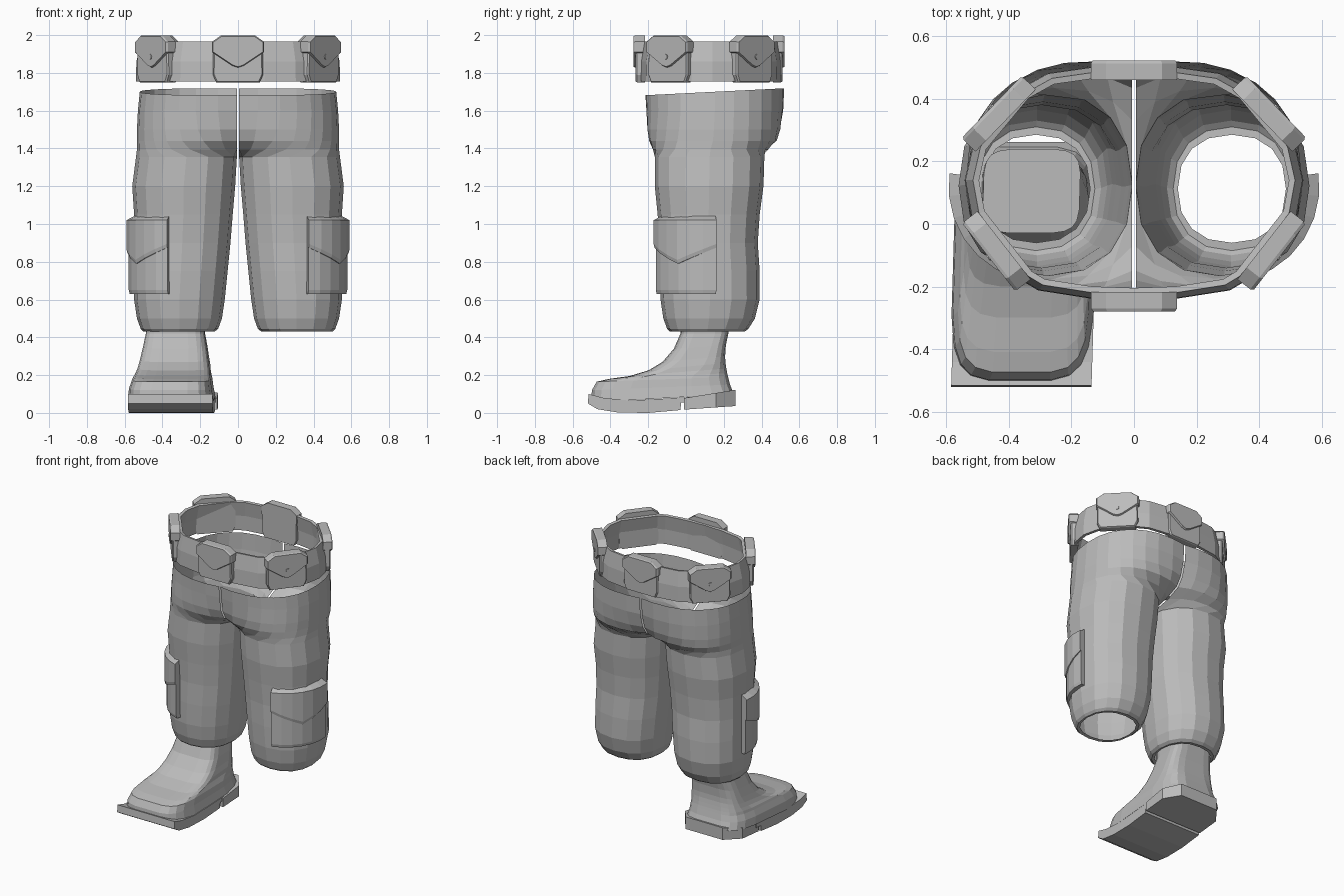
import bpy, bmesh, math
from mathutils import Matrix, Vector

if "Cube" in bpy.data.objects:
    bpy.data.objects.remove(bpy.data.objects["Cube"])

grey = bpy.data.materials.new("cloth_grey")
grey.diffuse_color = (0.5, 0.5, 0.5, 1)
grey.use_nodes = True
grey.node_tree.nodes["Principled BSDF"].inputs["Base Color"].default_value = grey.diffuse_color


def finish(name, bm):
    bmesh.ops.remove_doubles(bm, verts=bm.verts, dist=0.0005)
    bmesh.ops.recalc_face_normals(bm, faces=bm.faces)
    me = bpy.data.meshes.new(name)
    bm.to_mesh(me)
    bm.free()
    me.materials.append(grey)
    ob = bpy.data.objects.new(name, me)
    bpy.context.collection.objects.link(ob)
    return ob


def loft(name, rings, closed=True, caps=False):
    """Skin a list of equally long point rows."""
    bm = bmesh.new()
    rows = [[bm.verts.new(p) for p in r] for r in rings]
    n = len(rows[0])
    for a, b in zip(rows, rows[1:]):
        for i in range(n if closed else n - 1):
            j = (i + 1) % n
            bm.faces.new((a[i], a[j], b[j], b[i]))
    if caps:
        bm.faces.new(rows[0])
        bm.faces.new(rows[-1])
    return finish(name, bm)


def power(v, e):
    return math.copysign(abs(v) ** e, v)


def oval(cx, rx, cy, ry, a, p):
    return cx + rx * power(math.cos(a), 2 / p), cy + ry * power(math.sin(a), 2 / p)


# Trouser leg: z, inner x, outer x, front y, back y
LEG = [(1.70, -.26, .52, -.215, .52), (1.60, -.255, .53, -.21, .515),
       (1.50, -.195, .535, -.205, .50), (1.44, -.135, .535, -.195, .48),
       (1.395, -.05, .535, -.175, .435), (1.355, .006, .54, -.165, .415),
       (1.20, .015, .56, -.165, .41), (1.05, .028, .55, -.15, .39),
       (0.90, .04, .55, -.14, .38), (0.75, .055, .55, -.14, .39),
       (0.60, .07, .55, -.135, .39), (0.50, .085, .535, -.12, .365),
       (0.445, .105, .515, -.10, .33), (0.43, .125, .50, -.085, .31),
       (0.432, .14, .485, -.06, .285)]
SEAM, P, SEG = .006, 2.3, 16


def trouser_leg(name, s):
    rings = []
    for k, (z, xi, xo, yf, yb) in enumerate(LEG):
        cx, rx, cy, ry = (xi + xo) / 2, (xo - xi) / 2, (yf + yb) / 2, (yb - yf) / 2
        # rings above the crotch stay open along the centre seam
        cut = math.acos(min(1, ((cx - SEAM) / rx) ** (P / 2)))
        row = []
        for i in range(SEG + 1):
            a = math.pi + cut + (2 * math.pi - 2 * cut) * i / SEG
            x, y = oval(cx, rx, cy, ry, a, P)
            row.append((s * x, y, z + (.05 * (y - .15) if k == 0 else 0)))
        rings.append(row)
    return loft(name, rings, closed=False)


def wrap_panel(name, s, grow, z_top, z_low):
    """Curved panel hugging the outer front of a leg."""
    n = 6
    cols = []
    for i in range(n + 1):
        t = i / n
        a = math.radians(-75 + 83 * t)
        out = oval(.30, .25 + grow, .12, .26 + grow, a, 2)
        mid = oval(.30, .245 + grow, .12, .255 + grow, a, 2)
        inn = oval(.30, .235, .12, .245, a, 2)
        lo = z_low(t)
        cols.append([(s * inn[0], inn[1], lo), (s * mid[0], mid[1], lo),
                     (s * out[0], out[1], lo + .02), (s * out[0], out[1], z_top - .03),
                     (s * inn[0], inn[1], z_top)])
    return loft(name, cols, caps=True)


for side, s in (("right", -1), ("left", 1)):
    trouser_leg(side + "_trouser_leg", s)
    wrap_panel(side + "_cargo_pocket", s, .03, 1.03, lambda t: .63)
    wrap_panel(side + "_cargo_flap", s, .042, 1.05,
               lambda t: .79 + .17 * abs(t - .5))

# Belt: half plan outline, mirrored and lofted between lower and upper rims
half = [(0, -.235), (.14, -.23), (.30, -.205), (.35, -.175), (.51, .03),
        (.53, .14), (.505, .25), (.36, .425), (.27, .475), (.13, .495), (0, .495)]
plan = half + [(-x, y) for x, y in half[-2:0:-1]]
belt = loft("belt", [[(x * f, .14 + (y - .14) * f, z) for x, y in plan]
                     for z, f in ((1.755, 1.02), (1.86, 1.015), (1.965, .97))])
mod = belt.modifiers.new("thickness", "SOLIDIFY")
mod.thickness = .02


def plate(name, outline, d0, d1, bevel, place):
    """Extruded outline (x, z) from depth d0 to d1 with a chamfered front."""
    cz = sum(z for _, z in outline) / len(outline)
    rings = [[(x * f, -d, cz + (z - cz) * f) for x, z in outline]
             for d, f in ((d0, 1), (d1 - bevel, 1), (d1, .95))]
    ob = loft(name, rings, caps=True)
    ob.data.transform(place)
    return ob


# Belt pouches: body, pointed flap and a small stud
body = [(-.115, 1.75), (.115, 1.75), (.133, 1.79), (.13, 1.96), (-.13, 1.96), (-.133, 1.79)]
flap = [(-.138, 1.91), (-.03, 1.838), (0, 1.828), (.03, 1.838), (.138, 1.91),
        (.138, 1.965), (.09, 1.998), (-.09, 1.998), (-.138, 1.965)]
stud = [(.012 * math.cos(i * math.pi / 4), 1.885 + .014 * math.sin(i * math.pi / 4)) for i in range(8)]
spots = [("front", 0, -.245, 0), ("back", 0, .488, 180),
         ("front_left", .437, -.085, 52), ("front_right", -.437, -.085, -52),
         ("back_left", .43, .35, 134), ("back_right", -.43, .35, -134)]
for label, x, y, turn in spots:
    m = Matrix.Translation((x, y, 0)) @ Matrix.Rotation(math.radians(turn), 4, 'Z')
    plate(label + "_pouch", body, -.028, .022, .008, m)
    plate(label + "_pouch_flap", flap, -.028, .034, .01, m)
    if label not in ("front", "back"):
        plate(label + "_pouch_stud", stud, .03, .038, .002, m)

# Boot upper: front z, back z, front y, back y, left x, right x
BOOT = [(.055, .10, -.505, .255, -.575, -.12), (.12, .15, -.50, .235, -.57, -.13),
        (.165, .19, -.475, .225, -.555, -.135), (.18, .21, -.41, .22, -.55, -.14),
        (.195, .235, -.30, .215, -.54, -.145), (.225, .265, -.20, .21, -.53, -.148),
        (.27, .30, -.125, .208, -.52, -.155), (.34, .36, -.065, .212, -.505, -.165),
        (.42, .42, -.03, .225, -.49, -.178), (.50, .50, -.03, .24, -.485, -.175)]
rings = []
for zf, zb, yf, yb, x0, x1 in BOOT:
    row = []
    for i in range(20):
        a = 2 * math.pi * (i + .5) / 20
        x, y = oval((x0 + x1) / 2, (x1 - x0) / 2, (yf + yb) / 2, (yb - yf) / 2, a, 4.5)
        t = (y - yf) / (yb - yf)
        row.append((x + .03 * y, y, zf + (zb - zf) * t))
    rings.append(row)
loft("boot_upper", rings, caps=True)

# Boot sole: side profile extruded across the foot
sole = [(-.52, .05), (-.47, .02), (-.36, .002), (-.20, 0), (-.03, .015), (-.025, .055),
        (.02, .055), (.02, .085), (-.12, .075), (-.30, .065), (-.44, .08), (-.515, .10)]
loft("boot_sole", [[(x + .03 * y, y, z) for y, z in sole] for x in (-.568, -.12)], caps=True)

# Boot heel: chamfered plan that rises slightly to the back
heel = [(-.56, -.01), (-.11, -.01), (-.105, .16), (-.18, .262), (-.47, .262), (-.555, .16)]
loft("boot_heel", [[(x, y, z + k * y) for x, y in heel]
                   for z, k in ((.018, .07), (.08, .16))], caps=True)
